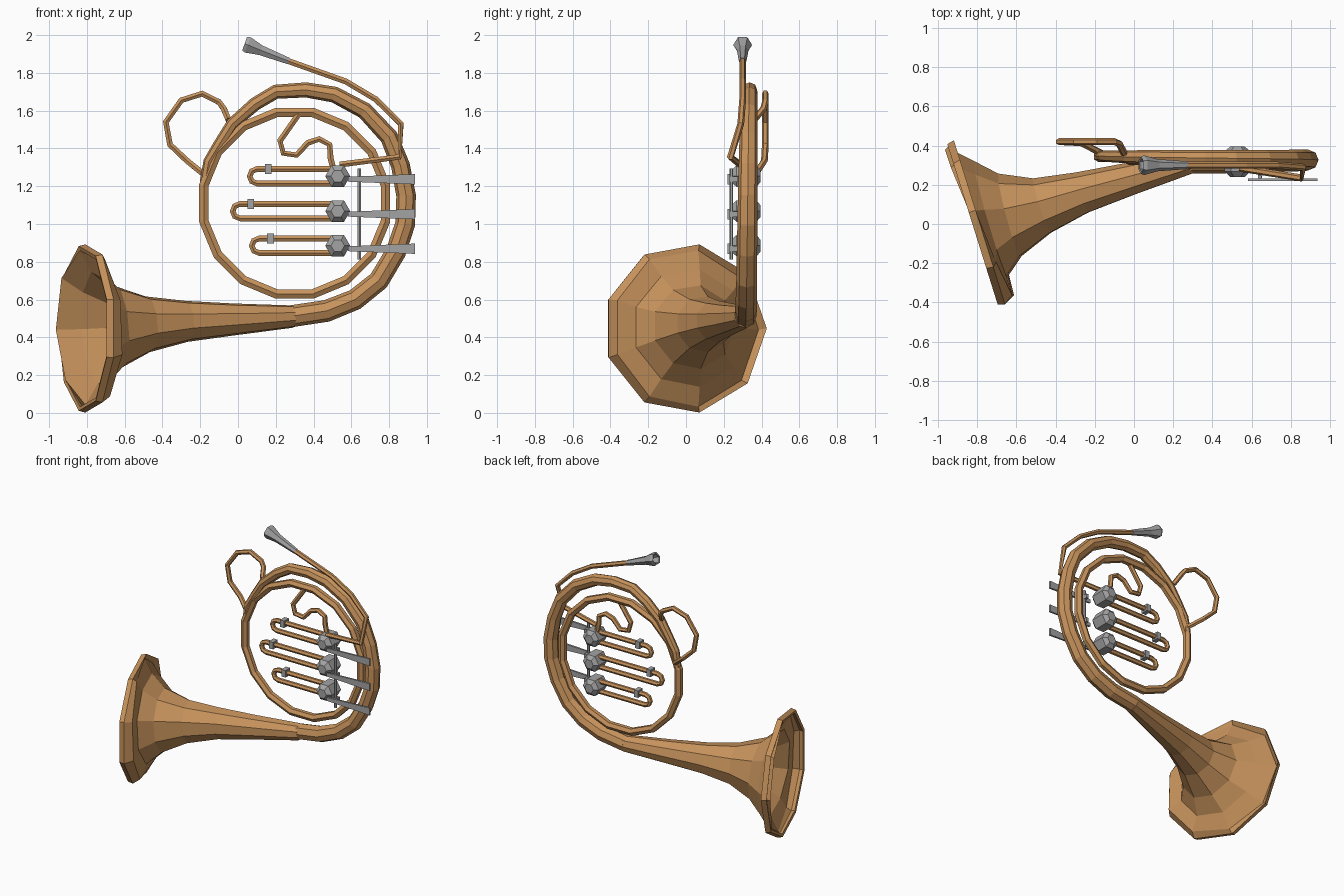
import bpy, bmesh, math
from mathutils import Vector

cube = bpy.data.objects.get("Cube")
if cube:
    bpy.data.objects.remove(cube)


def material(name, rgb):
    m = bpy.data.materials.new(name)
    m.use_nodes = True
    m.diffuse_color = (*rgb, 1)
    m.node_tree.nodes["Principled BSDF"].inputs["Base Color"].default_value = (*rgb, 1)
    return m


BRASS = material("brass", (0.57, 0.29, 0.107))
STEEL = material("steel", (0.37, 0.37, 0.37))


def finish(name, bm, mat):
    mesh = bpy.data.meshes.new(name)
    bm.to_mesh(mesh)
    bm.free()
    mesh.materials.append(mat)
    ob = bpy.data.objects.new(name, mesh)
    bpy.context.collection.objects.link(ob)
    return ob


def sweep(name, points, mat=BRASS, sides=6, closed=False, caps=True, turn=0.0):
    """Tube through (x, y, z, radius) points, its seam kept towards +y."""
    bm = bmesh.new()
    pos = [Vector(p[:3]) for p in points]
    n = len(pos)
    rings = []
    for i, p in enumerate(points):
        if closed:
            a, b = pos[i - 1], pos[(i + 1) % n]
        else:
            a, b = pos[max(i - 1, 0)], pos[min(i + 1, n - 1)]
        t = (b - a).normalized()
        up = Vector((0, 1, 0))
        up = (up - t * up.dot(t)).normalized()
        side = t.cross(up)
        ring = []
        for k in range(sides):
            ang = math.tau * (k + turn) / sides
            ring.append(bm.verts.new(pos[i] + (up * math.cos(ang) + side * math.sin(ang)) * p[3]))
        rings.append(ring)
    pairs = list(zip(rings, rings[1:]))
    if closed:
        pairs.append((rings[-1], rings[0]))
    for r, s in pairs:
        for k in range(sides):
            j = (k + 1) % sides
            bm.faces.new((r[k], r[j], s[j], s[k]))
    if caps and not closed:
        bm.faces.new(rings[0][::-1])
        bm.faces.new(rings[-1])
    return finish(name, bm, mat)


def pipe(name, pts, radius, **kw):
    return sweep(name, [(*p, radius) for p in pts], **kw)


def box(name, centre, size, mat=STEEL, flare=1.0):
    """Block whose +x end is scaled in height by flare."""
    bm = bmesh.new()
    bmesh.ops.create_cube(bm, size=1)
    for v in bm.verts:
        if v.co.x > 0:
            v.co.z *= flare
        v.co = Vector(c + s * q for c, s, q in zip(centre, size, v.co))
    return finish(name, bm, mat)


def hollow(ob, thickness):
    mod = ob.modifiers.new("wall", "SOLIDIFY")
    mod.thickness = thickness
    mod.offset = -1


# Flared bell, open at the rim
bell = sweep("bell", [
    (-0.82, -0.015, 0.447, 0.443), (-0.785, -0.004, 0.447, 0.452),
    (-0.775, -0.001, 0.447, 0.42), (-0.73, 0.02, 0.449, 0.315),
    (-0.635, 0.04, 0.455, 0.225), (-0.47, 0.09, 0.47, 0.15),
    (-0.265, 0.158, 0.485, 0.11), (-0.02, 0.228, 0.495, 0.086),
    (0.29, 0.315, 0.51, 0.06)], sides=9, caps=False)
hollow(bell, 0.022)

# Tapering outer coil, winding into the inner ring
coil = [(0.27, 0.51, 0.058), (0.47, 0.54, 0.058), (0.62, 0.60, 0.056), (0.745, 0.70, 0.055),
        (0.835, 0.85, 0.054), (0.885, 1.0, 0.053), (0.89, 1.15, 0.052), (0.86, 1.31, 0.05),
        (0.80, 1.46, 0.048), (0.67, 1.60, 0.045), (0.51, 1.685, 0.043), (0.36, 1.71, 0.04),
        (0.20, 1.70, 0.038), (0.09, 1.635, 0.036), (-0.03, 1.53, 0.033),
        (-0.10, 1.42, 0.031), (-0.155, 1.33, 0.029), (-0.175, 1.22, 0.027)]
sweep("outer_coil", [(x, 0.315 + 0.002 * i, z, r) for i, (x, z, r) in enumerate(coil)], sides=8)

# Inner ring
ring = []
for i in range(16):
    a = math.tau * (i + 0.5) / 16
    ring.append((0.3 + 0.49 * math.cos(a), 0.345, 1.11 + 0.49 * math.sin(a)))
pipe("inner_ring", ring, 0.029, closed=True)

# Lead pipe and mouthpiece
pipe("lead_pipe", [(0.24, 0.30, 1.872), (0.57, 0.30, 1.755), (0.73, 0.30, 1.66),
                   (0.862, 0.29, 1.53), (0.855, 0.235, 1.355), (0.54, 0.285, 1.315)], 0.018)
mouthpiece = sweep("mouthpiece", [
    (0.035, 0.30, 1.954, 0.044), (0.052, 0.30, 1.948, 0.05), (0.12, 0.30, 1.92, 0.031),
    (0.27, 0.30, 1.862, 0.02)], mat=STEEL, caps=False)
hollow(mouthpiece, 0.01)

# Rear loop standing off the coil
pipe("rear_loop", [(-0.05, 0.36, 1.55), (-0.075, 0.41, 1.61), (-0.10, 0.42, 1.645),
                   (-0.19, 0.42, 1.69), (-0.30, 0.42, 1.655), (-0.382, 0.42, 1.54),
                   (-0.36, 0.42, 1.42), (-0.27, 0.415, 1.335), (-0.165, 0.36, 1.25)], 0.018)

# Curled connecting pipe
curl = [(0.32, 1.58), (0.222, 1.44), (0.24, 1.375), (0.31, 1.365), (0.37, 1.43),
        (0.43, 1.45), (0.485, 1.42), (0.49, 1.35), (0.51, 1.27)]
pipe("curled_pipe", [(x, 0.335, z) for x, z in curl], 0.018)

# Three valves, each with a slide, clamp, lever and hinge post
for label, z, left, clamp in (("upper", 1.253, 0.062, 0.16), ("middle", 1.068, -0.028, 0.068),
                              ("lower", 0.885, 0.073, 0.172)):
    gap = 0.038
    bend = [(0.5, z + gap)]
    for k in range(5):
        a = math.pi * (0.5 + k / 4)
        bend.append((left + gap + gap * math.cos(a), z + gap * math.sin(a)))
    bend.append((0.5, z - gap))
    pipe(label + "_slide", [(x, 0.32, h) for x, h in bend], 0.018)
    box(label + "_clamp", (clamp, 0.32, z + gap), (0.035, 0.055, 0.052))

    # Hexagonal valve body with chamfered ends
    bm = bmesh.new()
    rings = []
    for y, r in ((0.24, 0.036), (0.268, 0.066), (0.372, 0.066), (0.395, 0.036)):
        rings.append([bm.verts.new((0.528 + r * math.cos(k * math.pi / 3), y,
                                    z + r * math.sin(k * math.pi / 3))) for k in range(6)])
    for r, s in zip(rings, rings[1:]):
        for k in range(6):
            j = (k + 1) % 6
            bm.faces.new((r[k], s[k], s[j], r[j]))
    bm.faces.new(rings[0])
    bm.faces.new(rings[-1][::-1])
    finish(label + "_valve", bm, STEEL)

    box(label + "_lever", (0.76, 0.226, z - 0.016), (0.355, 0.014, 0.026), flare=2.1)
    box(label + "_hinge_post", (0.642, 0.25, z - 0.016), (0.02, 0.05, 0.03))

# Hinge rod shared by the levers
bm = bmesh.new()
bmesh.ops.create_cone(bm, cap_ends=True, segments=6, radius1=0.01, radius2=0.01, depth=0.48)
bmesh.ops.translate(bm, verts=bm.verts, vec=(0.642, 0.24, 1.053))
finish("hinge_rod", bm, STEEL)
